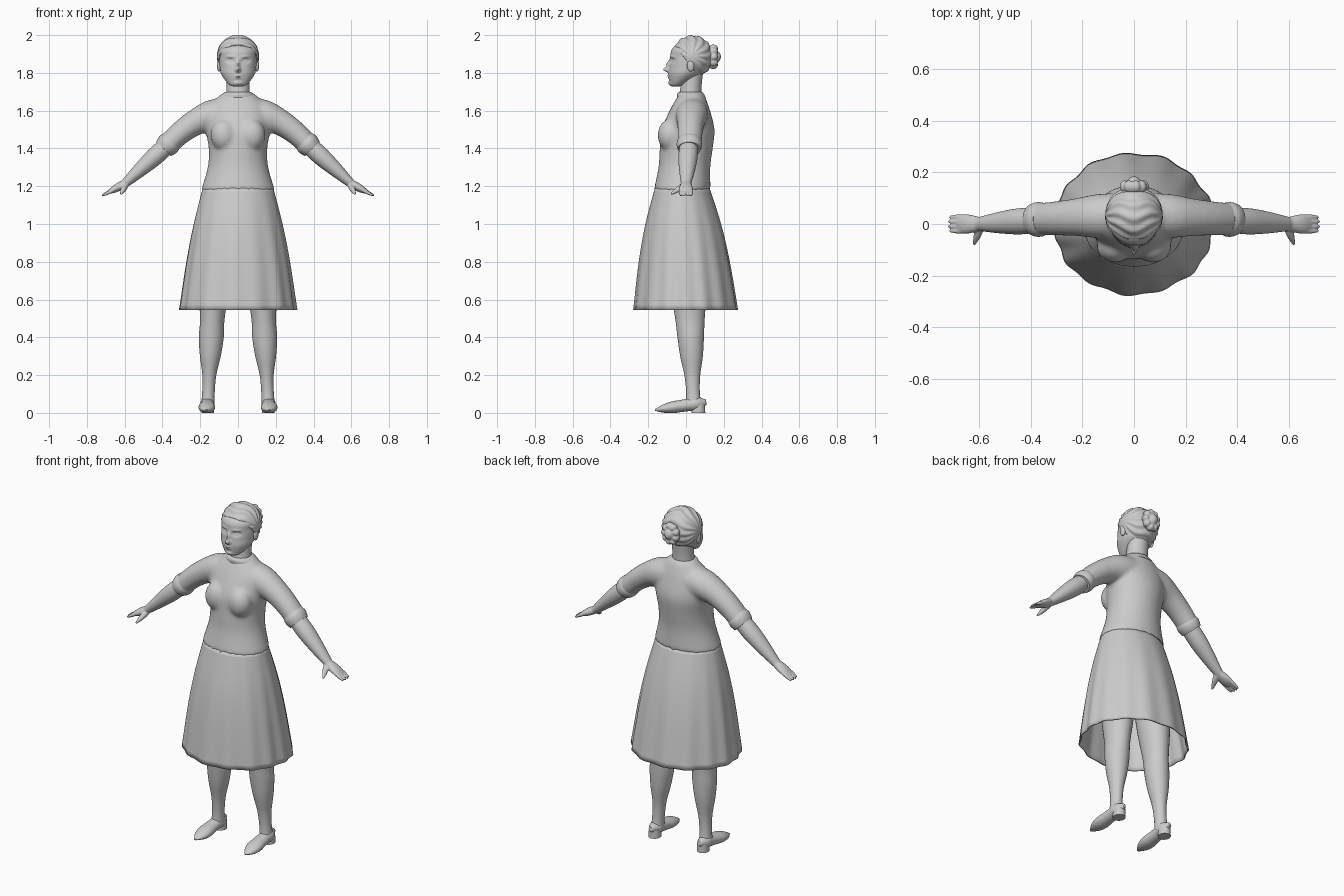
import bpy, bmesh, math
from math import sin, cos, pi, exp
from mathutils import Vector, Matrix

cube = bpy.data.objects.get("Cube")
if cube:
    bpy.data.objects.remove(cube)

grey = bpy.data.materials.new("plain_grey")
grey.use_nodes = True
colour = (0.6, 0.6, 0.6, 1)
grey.diffuse_color = colour
grey.node_tree.nodes["Principled BSDF"].inputs["Base Color"].default_value = colour
RIGHTWARD, BACKWARD, UPWARD = Vector((1, 0, 0)), Vector((0, 1, 0)), Vector((0, 0, 1))


def spline(rows, steps):
    """Catmull-Rom interpolation through a list of vectors."""
    padded = [rows[0]] + rows + [rows[-1]]
    result = []
    for before, here, there, after in zip(padded, padded[1:], padded[2:], padded[3:]):
        for step in range(steps):
            t = step / steps
            start_slope, end_slope = (there - before) / 2, (after - here) / 2
            ease = t * t * (3 - 2 * t)
            result.append(here.lerp(there, ease) + start_slope * t * (1 - t) ** 2
                          - end_slope * t * t * (1 - t))
    return result + [rows[-1]]


def loft(bm, centres, radii, side, axis=None, segments=32, steps=4, capped=True, ripple=None):
    """Skin ellipses along a path; radii are (along side, across side)."""
    path = spline(centres, steps)
    sizes = spline([Vector(pair) for pair in radii], steps)
    last = len(path) - 1
    rings = []
    for i, (point, size) in enumerate(zip(path, sizes)):
        tangent = axis or (path[min(i + 1, last)] - path[max(i - 1, 0)]).normalized()
        across = tangent.cross(side).normalized()
        along = across.cross(tangent)
        ring = []
        for k in range(segments):
            angle = 2 * pi * k / segments
            scale = 1 + (ripple(angle, i / last) if ripple else 0)
            offset = along * size.x * cos(angle) + across * size.y * sin(angle)
            ring.append(bm.verts.new(point + offset * scale))
        rings.append(ring)
    for lower, upper in zip(rings, rings[1:]):
        for k in range(segments):
            n = (k + 1) % segments
            bm.faces.new((lower[k], lower[n], upper[n], upper[k]))
    if capped:
        bm.faces.new(rings[0][::-1])
        bm.faces.new(rings[-1])


def column(bm, base, top, profile, bend=1, **options):
    """Upright loft; profile rows are (height, half width, half depth)."""
    low, high = profile[0][0], profile[-1][0]
    centres = []
    for height, width, depth in profile:
        share = ((high - height) / (high - low)) ** bend
        x, y = Vector(top).lerp(Vector(base), share)
        centres.append(Vector((x, y, height)))
    loft(bm, centres, [row[1:] for row in profile], RIGHTWARD, UPWARD, **options)


def limb(bm, start, end, widths, flat=(1, 1), bow=0, side=BACKWARD, **options):
    """Tapered loft between two points, with evenly spaced widths."""
    centres, radii = [], []
    for i, width in enumerate(widths):
        t = i / (len(widths) - 1)
        centres.append(Vector(start).lerp(Vector(end), t) + UPWARD * bow * 4 * t * (1 - t))
        radii.append((width, width * (flat[0] + (flat[1] - flat[0]) * t)))
    loft(bm, centres, radii, side, **options)


def ball(bm, centre, radii, segments=24):
    matrix = Matrix.Translation(centre) @ Matrix.Diagonal((*radii, 1))
    made = bmesh.ops.create_uvsphere(bm, u_segments=segments, v_segments=segments // 2,
                                     radius=1, matrix=matrix)
    return made["verts"]


def finish(name, bm, mirror=False, voxel=0, soften=0, thickness=0):
    """Turn the mesh into a smooth-shaded object with its modifiers."""
    bmesh.ops.recalc_face_normals(bm, faces=bm.faces)
    mesh = bpy.data.meshes.new(name)
    bm.to_mesh(mesh)
    bm.free()
    mesh.materials.append(grey)
    part = bpy.data.objects.new(name, mesh)
    bpy.context.collection.objects.link(part)
    bpy.ops.object.select_all(action='DESELECT')
    part.select_set(True)
    bpy.context.view_layer.objects.active = part
    bpy.ops.object.shade_smooth_by_angle(angle=math.radians(60))
    if mirror:
        part.modifiers.new("mirror", 'MIRROR').use_mirror_merge = False
    if thickness:
        part.modifiers.new("thickness", 'SOLIDIFY').thickness = thickness
    if voxel:
        blend = part.modifiers.new("blend", 'REMESH')
        blend.mode = 'VOXEL'
        blend.voxel_size = voxel
        blend.use_smooth_shade = True
    if soften:
        part.modifiers.new("soften", 'SMOOTH').iterations = soften


# Skirt: open flared shell with pleats deepening toward the hem
def pleats(angle, height):
    return (1 - height) * (.015 * cos(15 * angle + sin(2 * angle)) + .008 * sin(7 * angle))


bm = bmesh.new()
column(bm, (0, 0), (0, -.02), [(.545, .31, .275), (.8, .273, .24), (1, .235, .2), (1.19, .187, .145)],
       segments=160, steps=6, capped=False, ripple=pleats)
finish("skirt", bm, thickness=.008)

# Blouse: torso, bust and upper sleeves blended together
bm = bmesh.new()
column(bm, (0, -.02), (0, .03), [(1.18, .195, .15), (1.3, .16, .137), (1.4, .155, .14), (1.5, .17, .14),
                                 (1.6, .165, .107), (1.66, .12, .08), (1.7, .07, .06)], segments=64)
for sign in (1, -1):
    ball(bm, (sign * .075, -.085, 1.47), (.07, .065, .085))
    limb(bm, (sign * .06, .035, 1.585), (sign * .39, .017, 1.4), (.085, .085, .073, .066, .062),
         flat=(1, .9), bow=.045)
finish("blouse", bm, voxel=.01, soften=8)

# Turned-up sleeve cuffs
bm = bmesh.new()
limb(bm, (.35, .018, 1.442), (.393, .017, 1.397), (.06, .067, .066, .06), flat=(.95, .9))
finish("sleeve_cuff", bm, mirror=True)

# Round collar
bm = bmesh.new()
column(bm, (0, .03), (0, .02), [(1.665, .1, .077), (1.69, .08, .07), (1.7, .06, .05)], segments=48)
finish("collar", bm)

# Forearms with palm, fingers and thumb
bm = bmesh.new()
wrist = (.6, 0, 1.213)
limb(bm, (.36, .016, 1.43), wrist, (.047, .051, .042, .027), flat=(1, .85))
limb(bm, wrist, (.685, 0, 1.168), (.027, .034, .037, .028), flat=(.8, .35))
for finger in (-1.5, -.5, .5, 1.5):
    y = finger * .018
    limb(bm, (.655, y, 1.183), (.724 - .006 * abs(finger), y, 1.15), (.01, .01, .009, .005), segments=12)
limb(bm, (.595, -.01, 1.205), (.62, -.08, 1.157), (.016, .016, .012, .005), side=RIGHTWARD, segments=12)
finish("forearm_and_hand", bm, mirror=True, voxel=.004, soften=3)

# Legs, running up inside the skirt
bm = bmesh.new()
column(bm, (.16, .04), (.11, 0), [(.04, .036, .042), (.11, .033, .036), (.2, .037, .042), (.3, .055, .06),
                                  (.4, .066, .07), (.5, .065, .078), (.7, .085, .1), (1, .1, .11)])
finish("leg", bm, mirror=True)

# Shoes: pointed toe rising to the heel counter, on a low heel
bm = bmesh.new()
limb(bm, (.167, -.165, .015), (.16, .107, .057), (.008, .036, .044, .04, .037, .036, .012),
     flat=(.5, 1.1), side=RIGHTWARD)
column(bm, (.16, .065), (.16, .065), [(0, .034, .037), (.05, .032, .036)])
finish("shoe", bm, mirror=True)

# Neck
bm = bmesh.new()
limb(bm, (0, .02, 1.65), (0, .035, 1.82), (.066, .06, .062), flat=(.92, .92), side=RIGHTWARD)
finish("neck", bm)

# Head: smooth loft, then facial features pushed in and out of the front
bm = bmesh.new()
column(bm, (0, -.055), (0, .03), [(1.728, .02, .02), (1.74, .05, .04), (1.79, .087, .085), (1.83, .096, .1),
                                  (1.88, .1, .108), (1.93, .096, .1), (1.985, .03, .03)],
       bend=3, segments=128, steps=14)
features = {  # sideways, height, width, tallness, push
    "eye_socket": (.04, 1.864, .02, .012, .014),
    "eyeball": (.04, 1.862, .011, .006, -.008),
    "brow": (.042, 1.886, .022, .006, -.005),
    "nose_tip": (0, 1.817, .012, .013, -.028),
    "nose_bridge": (0, 1.845, .009, .02, -.016),
    "lips": (0, 1.78, .02, .01, -.008),
    "mouth_line": (0, 1.78, .026, .003, .006),
    "chin": (0, 1.745, .022, .01, -.009),
}
for vert in bm.verts:
    if vert.co.y < -.01:
        x, z = abs(vert.co.x), vert.co.z
        vert.co.y += sum(push * exp(-((x - sideways) / width) ** 2 - ((z - height) / tallness) ** 2)
                         for sideways, height, width, tallness, push in features.values())
finish("head", bm)

# Ears
bm = bmesh.new()
ball(bm, (.1, .025, 1.838), (.012, .019, .032))
finish("ear", bm, mirror=True)

# Waved hair, cut away from the face
bm = bmesh.new()
middle = Vector((0, .034, 1.886))
for vert in ball(bm, middle, (.111, .108, .112), 128):
    outward = vert.co - middle
    roll = math.atan2(outward.z, -outward.y)
    fade = min(1, outward.yz.length / .06)
    vert.co += outward * fade * .028 * sin(13 * roll + 1.5 * cos(outward.x * 40))
bmesh.ops.bisect_plane(bm, geom=bm.verts[:] + bm.edges[:] + bm.faces[:], clear_inner=True,
                       plane_co=(0, -.05, 1.935), plane_no=(0, .8, .6))
finish("hair", bm, thickness=.006)

# Coiled bun on the back of the head
bm = bmesh.new()
ball(bm, (0, .138, 1.885), (.05, .035, .058))
ball(bm, (0, .165, 1.885), (.024, .02, .028))
for curl in range(9):
    angle = 2 * pi * curl / 9
    ball(bm, (.038 * cos(angle), .145, 1.885 + .046 * sin(angle)), (.02, .024, .02))
finish("hair_bun", bm, voxel=.004, soften=2)
